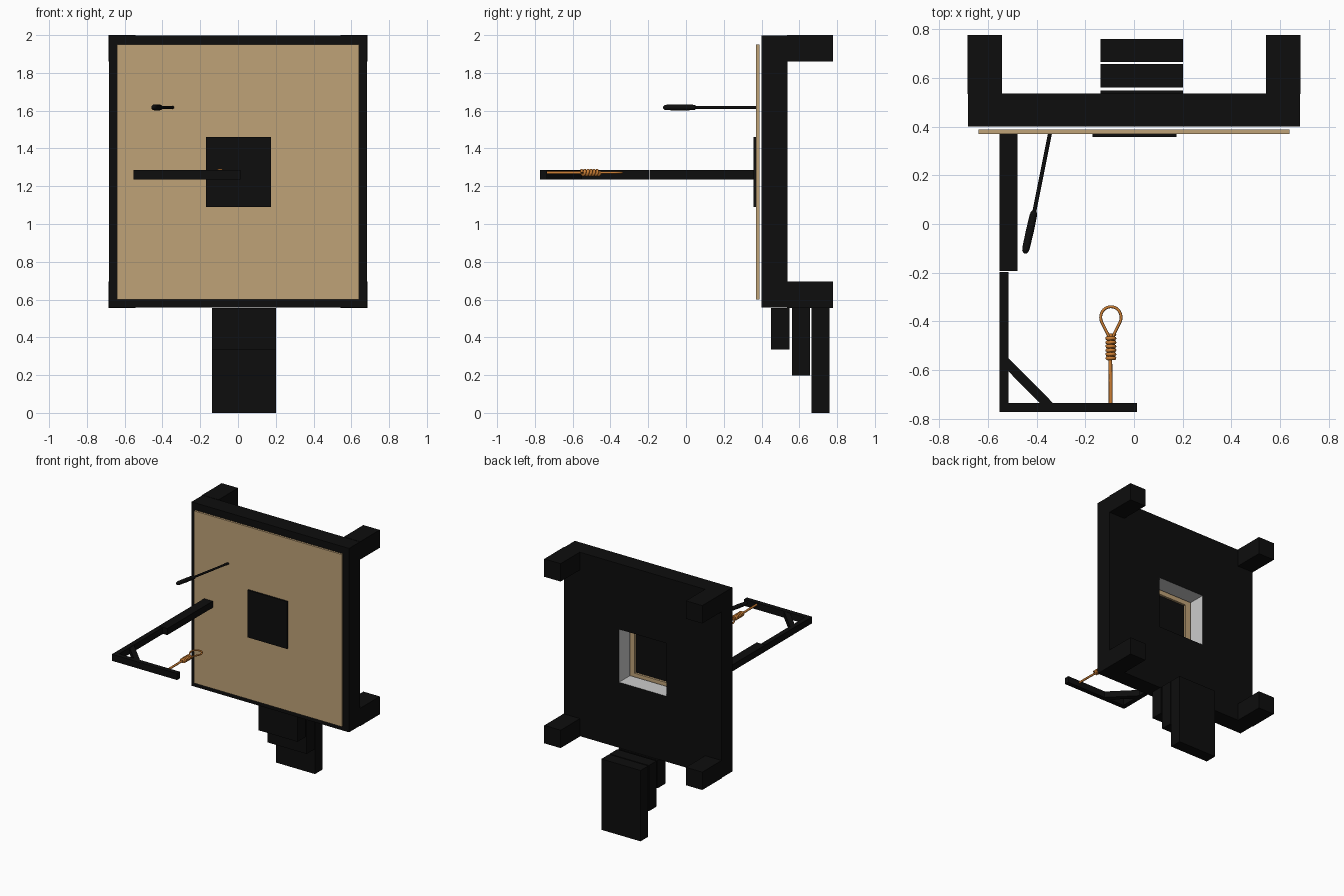
import bpy, math
from mathutils import Vector

if "Cube" in bpy.data.objects:
    bpy.data.objects.remove(bpy.data.objects["Cube"])


def material(name, color):
    m = bpy.data.materials.new(name)
    m.diffuse_color = (*color, 1)
    m.use_nodes = True
    m.node_tree.nodes["Principled BSDF"].inputs["Base Color"].default_value = m.diffuse_color
    return m


BLACK = material("black_paint", (0.004, 0.004, 0.004))
TAN = material("tan_wood", (0.52, 0.36, 0.185))
ROPE = material("orange_rope", (0.60, 0.21, 0.035))
GREY = material("grey_inside", (0.6, 0.6, 0.6))


def mesh(name, verts, faces, mats, inner=()):
    me = bpy.data.meshes.new(name)
    me.from_pydata(verts, [], faces)
    for m in mats:
        me.materials.append(m)
    for i in inner:
        me.polygons[i].material_index = 1
    ob = bpy.data.objects.new(name, me)
    bpy.context.collection.objects.link(ob)
    return ob


def prism(name, outline, z0, z1, mat):
    """Extrude an anticlockwise xy outline from z0 to z1."""
    n = len(outline)
    verts = [(x, y, z) for z in (z0, z1) for x, y in outline]
    faces = [tuple(reversed(range(n))), tuple(range(n, 2 * n))]
    faces += [(i, (i + 1) % n, n + (i + 1) % n, n + i) for i in range(n)]
    return mesh(name, verts, faces, [mat])


def box(name, x0, x1, y0, y1, z0, z1, mat=BLACK):
    return prism(name, [(x0, y0), (x1, y0), (x1, y1), (x0, y1)], z0, z1, mat)


def frame(name, outer, hole, y0, y1, mats):
    """Upright slab with a rectangular hole; rects are (x0, x1, z0, z1)."""
    def ring(r, y):
        x0, x1, z0, z1 = r
        return [(x0, y, z0), (x1, y, z0), (x1, y, z1), (x0, y, z1)]
    verts = ring(outer, y0) + ring(hole, y0) + ring(outer, y1) + ring(hole, y1)
    faces, inner = [], []
    for i in range(4):
        j = (i + 1) % 4
        faces += [(i, j, 4 + j, 4 + i), (8 + j, 8 + i, 12 + i, 12 + j),
                  (j, i, 8 + i, 8 + j), (4 + i, 4 + j, 12 + j, 12 + i)]
        inner.append(len(faces) - 1)
    return mesh(name, verts, faces, mats, inner if len(mats) > 1 else ())


def tube(name, pts, radius, mat, radii=None, sides=2, cyclic=False):
    cu = bpy.data.curves.new(name, 'CURVE')
    cu.dimensions = '3D'
    cu.bevel_depth = radius
    cu.bevel_resolution = sides
    cu.use_fill_caps = True
    sp = cu.splines.new('POLY')
    sp.points.add(len(pts) - 1)
    for i, p in enumerate(pts):
        sp.points[i].co = (*p, 1)
        sp.points[i].radius = radii[i] if radii else 1
    sp.use_cyclic_u = cyclic
    sp.use_smooth = True
    cu.materials.append(mat)
    ob = bpy.data.objects.new(name, cu)
    bpy.context.collection.objects.link(ob)
    return ob


# Platform body, deck and trapdoor
frame("platform", (-0.683, 0.683, 0.557, 1.998), (-0.205, 0.205, 1.07, 1.485),
      0.40, 0.537, [BLACK, GREY])
frame("deck", (-0.64, 0.64, 0.60, 1.95), (-0.168, 0.173, 1.092, 1.458),
      0.371, 0.388, [TAN])
box("trapdoor", -0.17, 0.175, 0.358, 0.371, 1.09, 1.46)

# Four corner legs
for sx in (-1, 1):
    for z0 in (0.555, 1.86):
        xa, xb = sorted((sx * 0.543, sx * 0.685))
        box("leg", xa, xb, 0.535, 0.777, z0, z0 + 0.14)

# Stair blocks, each one longer than the last
for y0, y1, z0 in ((0.45, 0.548, 0.335), (0.562, 0.657, 0.197), (0.665, 0.76, 0)):
    box("stair", -0.138, 0.202, y0, y1, z0, 0.555)

# Post, crossbar and diagonal brace
ZA, ZB = 1.235, 1.286
box("post_lower", -0.553, -0.478, -0.193, 0.371, ZA, ZB)
box("post_upper", -0.553, -0.515, -0.737, -0.197, ZA, ZB)
box("crossbar", -0.553, 0.012, -0.772, -0.735, ZA, ZB)
prism("brace", [(-0.517, -0.605), (-0.387, -0.737), (-0.332, -0.737), (-0.517, -0.55)],
      ZA, ZB - 0.002, BLACK)

# Lever rod with a rounded grip
tube("lever_rod", [(-0.345, 0.375, 1.617), (-0.412, 0.04, 1.617)], 0.008, BLACK)
a, b = Vector((-0.409, 0.057, 1.617)), Vector((-0.449, -0.122, 1.617))
steps = [0, 0.02, 0.06, 0.12, 0.5, 0.88, 0.94, 0.98, 1]
tube("lever_grip", [a.lerp(b, t) for t in steps], 0.0165, BLACK,
     [0.1, 0.5, 0.8, 0.92, 1, 0.92, 0.8, 0.5, 0.1], 3)

# Hanging rope, coiled knot and loop
RX, RZ = -0.095, 1.272
tube("rope", [(RX - 0.001, -0.735, RZ), (RX - 0.001, -0.64, RZ), (RX - 0.003, -0.55, RZ),
              (RX, -0.45, RZ)], 0.008, ROPE)
turns, n = 6, 14
coil = []
for i in range(turns * n + 1):
    t = 2 * math.pi * i / n
    y = -0.556 + 0.098 * i / (turns * n)
    coil.append((RX + 0.015 * math.cos(t), y + 0.004 * math.cos(t), RZ + 0.013 * math.sin(t)))
tube("knot_coil", coil, 0.0078, ROPE)

# Teardrop loop: round end joined to straight sides
loop = [(RX - 0.006, -0.47, RZ), (RX - 0.013, -0.452, RZ)]
for i in range(21):
    t = math.radians(205 - 230 * i / 20)
    loop.append((RX + 0.042 * math.cos(t), -0.384 + 0.044 * math.sin(t), RZ))
loop += [(RX + 0.013, -0.452, RZ), (RX + 0.006, -0.47, RZ)]
tube("noose_loop", loop, 0.006, ROPE)
